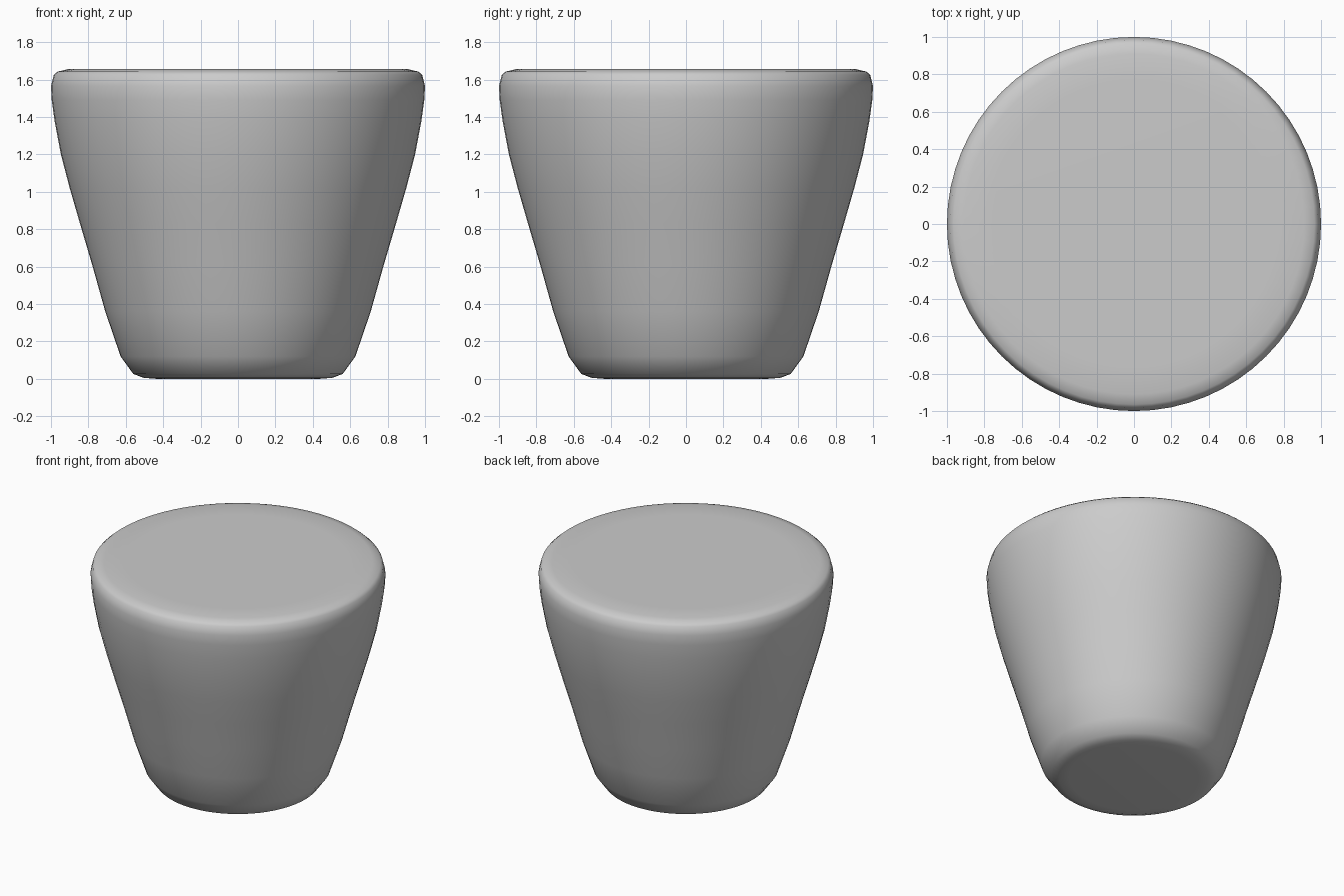
import bpy, bmesh, math

if "Cube" in bpy.data.objects:
    bpy.data.objects.remove(bpy.data.objects["Cube"])

SEGMENTS = 64

# Radius and height of the tapered cup body, bottom to top
profile = [(0.44, 0.0), (0.505, 0.005), (0.56, 0.026), (0.628, 0.12),
           (0.71, 0.36), (0.78, 0.61), (0.845, 0.83), (0.90, 1.02),
           (0.947, 1.20), (0.981, 1.38), (0.996, 1.49), (1.0, 1.565),
           (0.985, 1.625), (0.965, 1.642), (0.91, 1.655), (0.76, 1.656)]

bm = bmesh.new()
rings = []
for r, z in profile:
    rings.append([bm.verts.new((r * math.cos(2 * math.pi * i / SEGMENTS),
                                r * math.sin(2 * math.pi * i / SEGMENTS), z))
                  for i in range(SEGMENTS)])

# Side walls
for low, high in zip(rings, rings[1:]):
    for i in range(SEGMENTS):
        j = (i + 1) % SEGMENTS
        bm.faces.new((low[i], low[j], high[j], high[i]))

# Flat base and top
bm.faces.new(rings[0][::-1])
bm.faces.new(rings[-1])
for f in bm.faces:
    f.smooth = True

mesh = bpy.data.meshes.new("tapered_cup_body")
bm.to_mesh(mesh)
bm.free()
body = bpy.data.objects.new("tapered_cup_body", mesh)
bpy.context.collection.objects.link(body)
